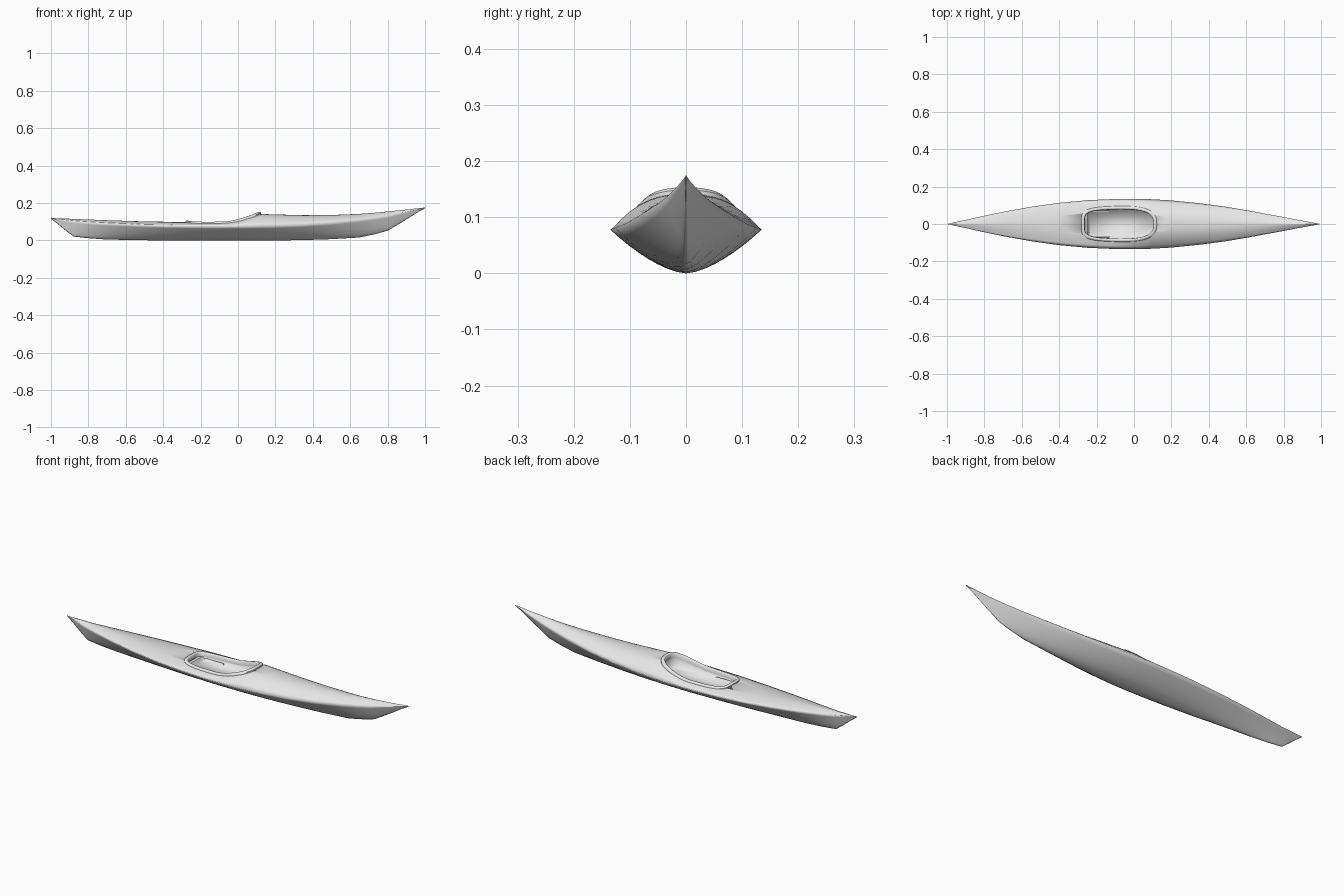
import bpy, bmesh, math

if "Cube" in bpy.data.objects:
    bpy.data.objects.remove(bpy.data.objects["Cube"])

grey = bpy.data.materials.new("light grey")
grey.diffuse_color = (0.8, 0.8, 0.8, 1)
grey.use_nodes = True
grey.node_tree.nodes["Principled BSDF"].inputs["Base Color"].default_value = grey.diffuse_color

# Hull stations: x, keel z, half width, sheer z, deck ridge z
STATIONS = [
    (-1.0, .116, .0, .118, .120), (-.96, .085, .009, .114, .118), (-.92, .052, .018, .110, .117),
    (-.88, .021, .026, .105, .115), (-.80, .012, .044, .099, .112), (-.70, .005, .065, .093, .108),
    (-.55, .002, .092, .086, .103), (-.40, .0, .113, .081, .100), (-.25, .0, .127, .079, .100),
    (-.12, .0, .133, .078, .101), (-.05, .0, .135, .078, .105), (.05, .0, .134, .078, .134),
    (.10, .0, .132, .079, .142), (.20, .0, .126, .081, .139), (.35, .002, .111, .087, .135),
    (.50, .007, .091, .098, .136), (.65, .016, .065, .114, .142), (.73, .033, .050, .124, .148),
    (.80, .052, .037, .134, .155), (.90, .112, .018, .152, .165), (.96, .150, .007, .165, .172),
    (1.0, .172, .0, .174, .176)]


def station(x):
    for a, b in zip(STATIONS, STATIONS[1:]):
        if x <= b[0]:
            t = (x - a[0]) / (b[0] - a[0])
            return [p + (q - p) * t for p, q in zip(a, b)]
    return list(STATIONS[-1])


def deck_power(x):
    return 1.15 + 1.4 * max(0, 1 - abs(x) ** 1.3)


def deck_z(x, y):
    _, k, w, s, d = station(x)
    t = min(1, abs(y) / max(w, 1e-4))
    return s + (d - s) * (1 - t ** deck_power(x))


def section(x, inset=0):
    """Closed cross-section: bottom from left to right, then deck back."""
    _, k, w, s, d = station(x)
    k, w, d = k + inset, w - inset * 1.3, d - inset
    pb = 1.1 + .5 * max(0, 1 - x * x)
    n = 8
    ts = [-1 + i / n for i in range(2 * n + 1)]
    low = [(x, w * t, k + (s - k) * abs(t) ** pb) for t in ts]
    top = [(x, w * t, s + (d - s) * (1 - abs(t) ** deck_power(x))) for t in reversed(ts[1:-1])]
    return low + top


def loft(bm, rings, closed_ends=False, loop=False):
    vs = [[bm.verts.new(p) for p in r] for r in rings]
    pairs = list(zip(vs, vs[1:])) + ([(vs[-1], vs[0])] if loop else [])
    for a, b in pairs:
        for i in range(len(a)):
            j = (i + 1) % len(a)
            bm.faces.new((a[i], a[j], b[j], b[i]))
    if closed_ends:
        bm.faces.new(vs[0][::-1])
        bm.faces.new(vs[-1])


def make(name, bm, angle=60, material=True):
    me = bpy.data.meshes.new(name)
    bm.to_mesh(me)
    bm.free()
    ob = bpy.data.objects.new(name, me)
    bpy.context.collection.objects.link(ob)
    if material:
        me.materials.append(grey)
    bpy.ops.object.select_all(action='DESELECT')
    ob.select_set(True)
    bpy.context.view_layer.objects.active = ob
    if angle:
        bpy.ops.object.shade_smooth_by_angle(angle=math.radians(angle))
    return ob


def outline(a, off=0):
    """Cockpit outline: squarish at the back, rounder in front."""
    c, s = math.cos(a), math.sin(a)
    e = 2 / 2.9 if c > 0 else 2 / 4.5
    x = -.08 + (.2 + off) * math.copysign(abs(c) ** e, c)
    y = (.094 + off) * math.copysign(abs(s) ** e, s)
    return x, y * (1 - .1 * max(0, min(1, (-.1 - x) / .18)))


ANGLES = [2 * math.pi * i / 64 for i in range(64)]

# Hollow hull: outer skin plus reversed inner skin
bm = bmesh.new()
loft(bm, [section(s[0]) for s in STATIONS], True)
bmesh.ops.remove_doubles(bm, verts=bm.verts, dist=1e-5)
bmesh.ops.recalc_face_normals(bm, faces=bm.faces)
outer = set(bm.faces)
loft(bm, [section(s[0], .005) for s in STATIONS if s[2] > .05], True)
inner = [f for f in bm.faces if f not in outer]
bmesh.ops.recalc_face_normals(bm, faces=inner)
bmesh.ops.reverse_faces(bm, faces=inner)
hull = make("hull", bm, 0)

# Cockpit opening cut through the deck only
bm = bmesh.new()
loft(bm, [[(*outline(a, -.012), z) for a in ANGLES] for z in (.066, .3)], True)
bmesh.ops.recalc_face_normals(bm, faces=bm.faces)
cutter = make("cockpit_cutter", bm, 0, False)
cutter.hide_render = True
mod = hull.modifiers.new("opening", 'BOOLEAN')
mod.operation, mod.solver, mod.object = 'DIFFERENCE', 'EXACT', cutter
bpy.context.view_layer.objects.active = hull
bpy.ops.object.modifier_apply(modifier=mod.name)
bpy.data.objects.remove(cutter)
bpy.ops.object.select_all(action='DESELECT')
hull.select_set(True)
bpy.context.view_layer.objects.active = hull
bpy.ops.object.shade_smooth_by_angle(angle=math.radians(130))

# Coaming: raised rim swept around the opening
PROFILE = [(.002, -.004), (.002, .003), (-.004, .008), (-.011, .008), (-.015, .004), (-.016, -.014), (-.011, -.014)]
bm = bmesh.new()
rings = []
for a in ANGLES:
    lift = .004 * max(0, math.cos(a))
    bx, by = outline(a)
    base = deck_z(bx, by)
    rings.append([(*outline(a, o), base + z + (lift if z > 0 else 0)) for o, z in PROFILE])
loft(bm, rings, loop=True)
bmesh.ops.recalc_face_normals(bm, faces=bm.faces)
make("coaming", bm, 50)

# Seat: pan with raised back and sides, and a front lip dropping to the floor
bm = bmesh.new()
ys = [-.07, -.062, -.055, -.048, -.025, 0, .025, .048, .055, .062, .07]
xs = [-.262, -.25, -.24, -.228, -.2, -.165, -.135, -.13, -.13]


def seat_z(i, y):
    if i == len(xs) - 1:
        return .032
    back = max(0, min(1, (-.226 - xs[i]) / .026))
    side = max(0, min(1, (abs(y) - .047) / .017))
    return .047 + max(.038 * back, .024 * side)


grid = [[bm.verts.new((x, y, seat_z(i, y))) for y in ys] for i, x in enumerate(xs)]
for a, b in zip(grid, grid[1:]):
    for i in range(len(ys) - 1):
        bm.faces.new((a[i], b[i], b[i + 1], a[i + 1]))
seat = make("seat", bm, 40)
sol = seat.modifiers.new("thickness", 'SOLIDIFY')
sol.thickness = .005
